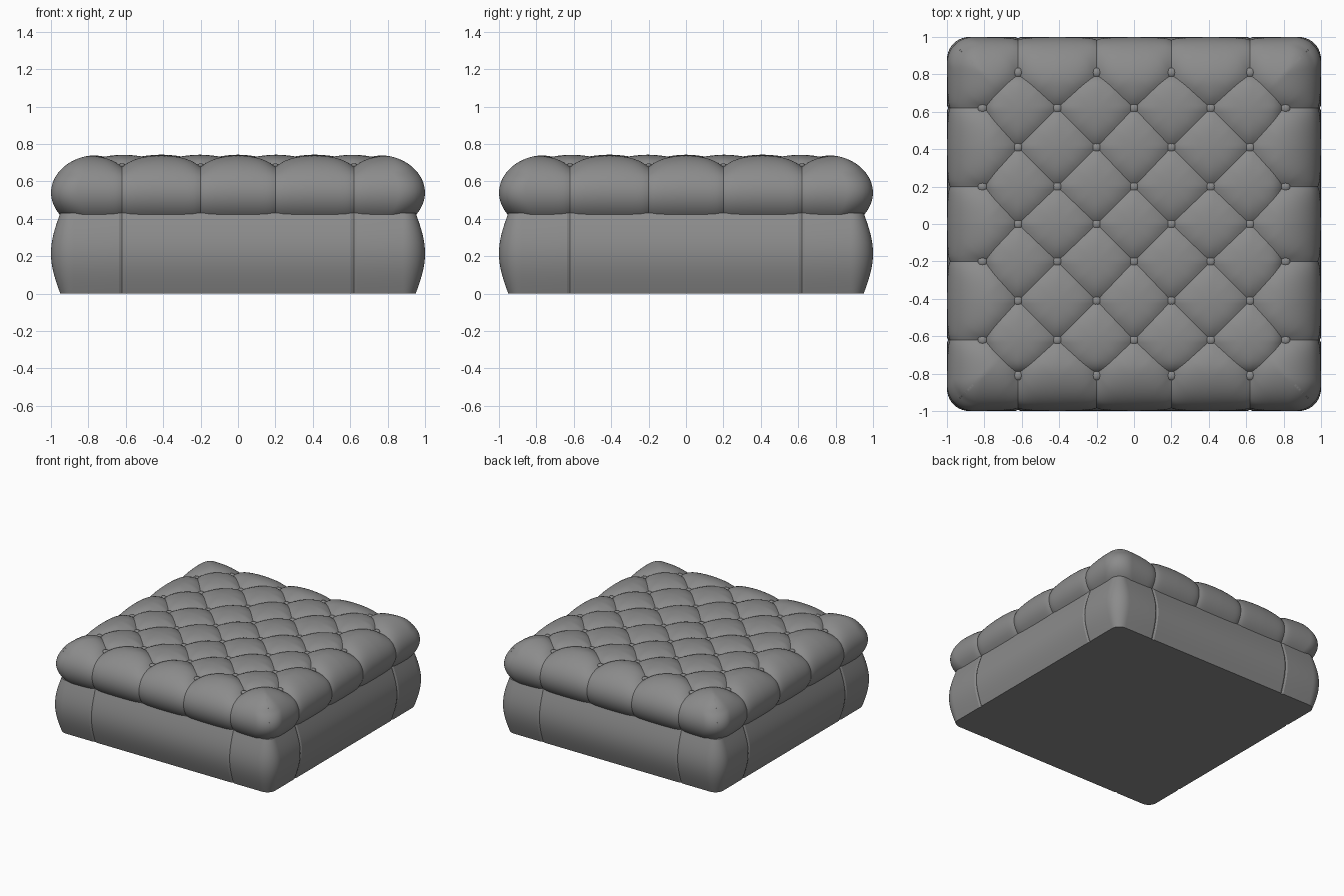
import bpy, bmesh, math
from mathutils import Vector

if "Cube" in bpy.data.objects:
    bpy.data.objects.remove(bpy.data.objects["Cube"])

fabric = bpy.data.materials.new("grey_upholstery")
fabric.use_nodes = True
GREY = (0.26, 0.26, 0.26, 1)
fabric.diffuse_color = GREY
fabric.node_tree.nodes["Principled BSDF"].inputs["Base Color"].default_value = GREY


def make_object(name, bm, angle=30):
    bmesh.ops.recalc_face_normals(bm, faces=bm.faces)
    mesh = bpy.data.meshes.new(name)
    bm.to_mesh(mesh)
    bm.free()
    mesh.materials.append(fabric)
    obj = bpy.data.objects.new(name, mesh)
    bpy.context.collection.objects.link(obj)
    bpy.ops.object.select_all(action='DESELECT')
    obj.select_set(True)
    bpy.context.view_layer.objects.active = obj
    bpy.ops.object.shade_smooth_by_angle(angle=math.radians(angle))
    return obj


# Tufting layout for one quadrant: button points, diamond seams, border pleats
STOPS = [0, 0.2, 0.41, 0.62, 0.81]
EDGE, OUTER = STOPS[-1], 1.0
buttons = [(x, y) for i, x in enumerate(STOPS) for j, y in enumerate(STOPS)
           if (i + j) % 2 == 1]
seams = [(Vector(a), Vector(b)) for n, a in enumerate(buttons) for b in buttons[n + 1:]
         if math.dist(a, b) < 0.32]
for s in (0.2, 0.62):
    seams.append((Vector((s, EDGE)), Vector((s, OUTER))))
    seams.append((Vector((EDGE, s)), Vector((OUTER, s))))


def seam_distance(p):
    best = 9.0
    for a, b in seams:
        ab = b - a
        t = max(0, min(1, (p - a).dot(ab) / ab.length_squared))
        best = min(best, (p - a - ab * t).length)
    return best


# Cushion: a grid wrapped over an elliptical rolled edge
CORE, ROLL, MID, RISE = 0.74, 0.26, 0.54, 0.205
START = math.acos((EDGE - CORE) / ROLL)
END = math.radians(-36)


def cushion_point(p, q):
    r = max(abs(p), abs(q))
    t = max(0, (r - EDGE) / (OUTER - EDGE))
    if t > 0:
        ang = START + (END - START) * t
        size = CORE + ROLL * math.cos(ang)
        z = MID + RISE * math.sin(ang)
    else:
        size = r
        z = MID + RISE * math.sqrt(1 - (max(0, r - CORE) / ROLL) ** 2)

    def spread(v):
        a = abs(v)
        if a > EDGE:
            a = EDGE + (a - EDGE) / (r - EDGE) * (size - EDGE)
        return math.copysign(a, v)
    pos = Vector((spread(p), spread(q)))
    corner = 0.14 * min(1, t * 2.5)
    k = size - corner
    core = Vector((max(-k, min(k, pos.x)), max(-k, min(k, pos.y))))
    off = pos - core
    if abs(off.x) > 1e-6 and abs(off.y) > 1e-6:
        off = off.normalized() * corner
    return Vector((*(core + off), z))


half = []
for a, b in zip(STOPS, STOPS[1:]):
    half += [a + (b - a) * i / 12 for i in range(12)]
half += [EDGE + (OUTER - EDGE) * i / 28 for i in range(29)]
axis = [-v for v in reversed(half[1:])] + half
N = len(axis)

bm = bmesh.new()
verts, depth = [], []
for q in axis:
    for p in axis:
        verts.append(bm.verts.new(cushion_point(p, q)))
        flat = Vector((abs(p), abs(q)))
        d = seam_distance(flat)
        near = min((flat - Vector(b)).length for b in buttons)
        t = min(1, max(0, (max(flat) - EDGE) / (OUTER - EDGE)) * 2.5)
        groove = 0.028 * (1 - t) + 0.012 * t
        width = 0.045 * (1 - t) + 0.025 * t
        depth.append(groove * math.exp(-d / width) + 0.036 * math.exp(-near / 0.06))

# Split each quad along its deeper diagonal so the creases stay crisp
for j in range(N - 1):
    for i in range(N - 1):
        a, b = j * N + i, j * N + i + 1
        c, d = b + N, a + N
        if depth[a] + depth[c] > depth[b] + depth[d]:
            tris = ((a, b, c), (a, c, d))
        else:
            tris = ((a, b, d), (b, c, d))
        for tri in tris:
            bm.faces.new([verts[n] for n in tri])
bm.normal_update()
moves = [v.normal * h for v, h in zip(verts, depth)]
for v, m in zip(verts, moves):
    v.co -= m
bmesh.ops.holes_fill(bm, edges=[e for e in bm.edges if e.is_boundary], sides=0)
make_object("tufted_cushion", bm, 35)

# Buttons seated in the dimples
bm = bmesh.new()
for x, y in buttons:
    z = cushion_point(x, y).z - 0.056
    for sx in ({1, -1} if x else {1}):
        for sy in ({1, -1} if y else {1}):
            made = bmesh.ops.create_uvsphere(bm, u_segments=16, v_segments=8, radius=0.025)
            bmesh.ops.scale(bm, vec=(1, 1, 0.55), verts=made["verts"])
            bmesh.ops.translate(bm, vec=(x * sx, y * sy, z), verts=made["verts"])
make_object("buttons", bm)

# Base: bulging rounded square with a stitched groove near each corner
BASE_CORE, HEIGHT, SEAM, GAP = 0.88, 0.43, 0.62, 0.015
side = [(-SEAM - GAP, 0), (-SEAM, 0.007), (-SEAM + GAP, 0), (0, 0),
        (SEAM - GAP, 0), (SEAM, 0.007), (SEAM + GAP, 0)]


def base_ring(bm, z):
    radius = 0.07 + 0.05 * math.sin(math.pi * z / HEIGHT)
    pts = [Vector((x, -BASE_CORE - radius + dip)) for x, dip in side]
    for i in range(11):
        a = math.radians(-90 + 9 * i)
        pts.append(Vector((BASE_CORE + radius * math.cos(a),
                           -BASE_CORE + radius * math.sin(a))))
    ring = []
    for turn in range(4):
        for p in pts:
            ring.append(bm.verts.new((p.x, p.y, z)))
        pts = [Vector((-p.y, p.x)) for p in pts]
    return ring


bm = bmesh.new()
rings = [base_ring(bm, HEIGHT * i / 16) for i in range(17)]
for low, high in zip(rings, rings[1:]):
    for i in range(len(low)):
        n = (i + 1) % len(low)
        bm.faces.new((low[i], low[n], high[n], high[i]))
bm.faces.new(list(reversed(rings[0])))
bm.faces.new(rings[-1])
make_object("base", bm, 22)
